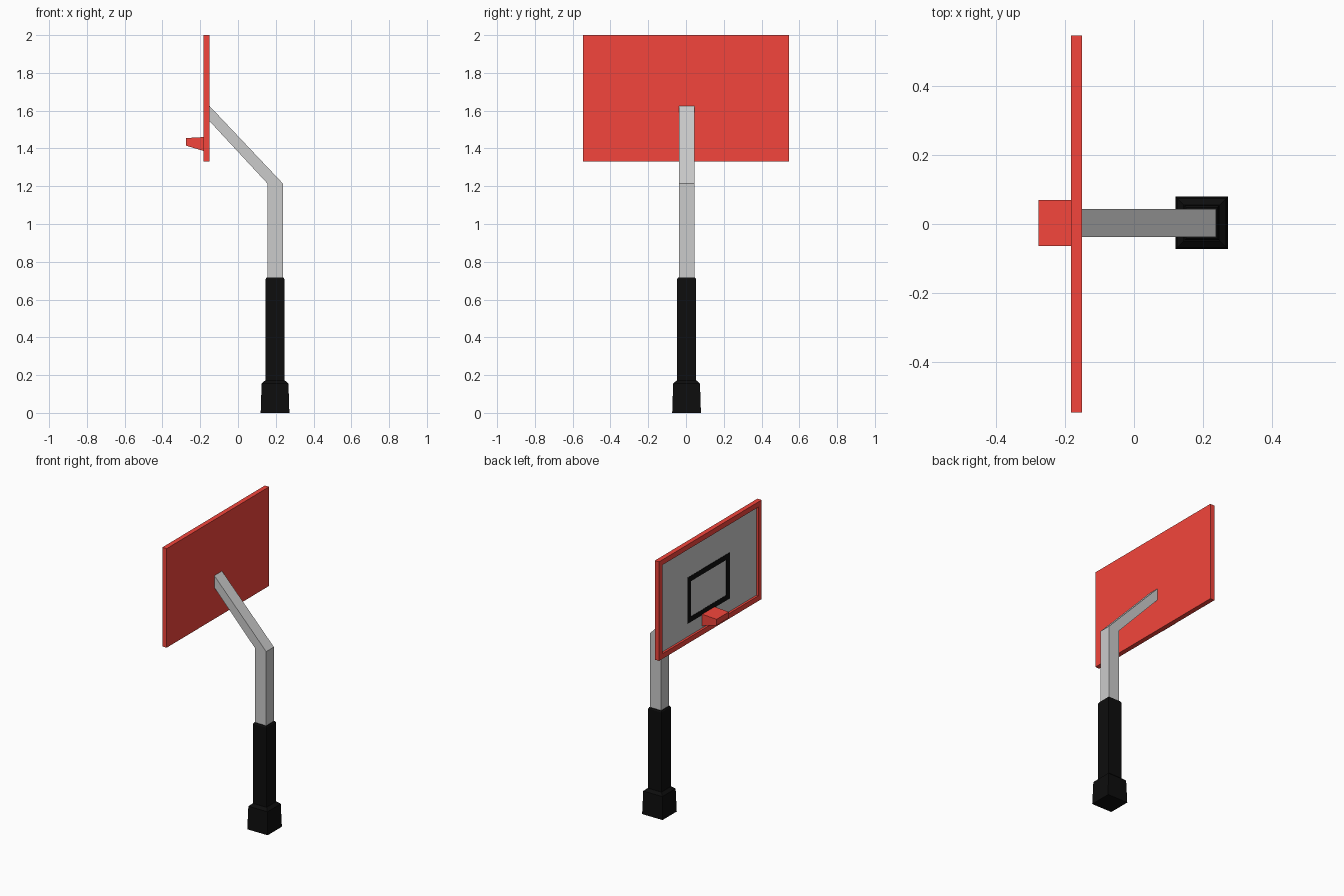
import bpy, bmesh

if "Cube" in bpy.data.objects:
    bpy.data.objects.remove(bpy.data.objects["Cube"])

def material(name, rgb):
    m = bpy.data.materials.new(name)
    m.diffuse_color = (*rgb, 1)
    m.use_nodes = True
    m.node_tree.nodes["Principled BSDF"].inputs["Base Color"].default_value = m.diffuse_color
    return m

RED = material("red_paint", (0.9, 0.06, 0.045))
BLACK = material("black_padding", (0.004, 0.004, 0.004))
PX, CY = 0.196, 0.003  # post centre

def finish(name, bm, mat=None):
    bmesh.ops.recalc_face_normals(bm, faces=bm.faces[:])
    me = bpy.data.meshes.new(name)
    bm.to_mesh(me)
    bm.free()
    if mat:
        me.materials.append(mat)
    ob = bpy.data.objects.new(name, me)
    bpy.context.collection.objects.link(ob)
    return ob

def box_bm(x0, x1, y0, y1, z0, z1):
    bm = bmesh.new()
    bmesh.ops.create_cube(bm, size=1)
    bmesh.ops.scale(bm, vec=(x1 - x0, y1 - y0, z1 - z0), verts=bm.verts)
    bmesh.ops.translate(bm, vec=((x0 + x1) / 2, (y0 + y1) / 2, (z0 + z1) / 2), verts=bm.verts)
    return bm

def loft(name, rings, mat=None):
    """Skin a list of equal-length closed rings and cap both ends."""
    bm = bmesh.new()
    vs = [[bm.verts.new(p) for p in r] for r in rings]
    n = len(rings[0])
    for a, b in zip(vs, vs[1:]):
        for i in range(n):
            j = (i + 1) % n
            bm.faces.new((a[i], a[j], b[j], b[i]))
    bm.faces.new(vs[0])
    bm.faces.new(vs[-1])
    return finish(name, bm, mat)

def square(half, z):
    return [(PX + sx * half, CY + sy * half, z)
            for sx, sy in ((-1, -1), (1, -1), (1, 1), (-1, 1))]

def inset_front(bm, width, depth):
    """Inset the face looking toward -x, then sink it."""
    bm.normal_update()
    f = min(bm.faces, key=lambda f: f.normal.x)
    bmesh.ops.inset_region(bm, faces=[f], thickness=width, use_even_offset=True)
    r = bmesh.ops.extrude_discrete_faces(bm, faces=[f])
    bmesh.ops.translate(bm, vec=(depth, 0, 0), verts=r["faces"][0].verts[:])
    return r["faces"][0]

# Padding: flared foot and tall sleeve with chamfered top
loft("foot_pad", [square(h, z) for h, z in
                  ((0.076, 0), (0.071, 0.155), (0.052, 0.172))], BLACK)
loft("post_pad", [square(h, z) for h, z in
                  ((0.05, 0.16), (0.05, 0.708), (0.045, 0.716))], BLACK)

# Bent post: vertical, mitred, then angled up to the board
def post_ring(xa, za, xb, zb):
    y0, y1 = CY - 0.041, CY + 0.041
    return [(xa, y0, za), (xb, y0, zb), (xb, y1, zb), (xa, y1, za)]

loft("bent_post", [post_ring(0.155, 0.7, 0.237, 0.7),
                   post_ring(0.155, 1.215, 0.237, 1.215),
                   post_ring(-0.151, 1.545, -0.151, 1.625)])

# Backboard with raised rim
bm = box_bm(-0.182, -0.15, -0.546, 0.546, 1.332, 2.0)
inset_front(bm, 0.035, 0.02)
finish("backboard_frame", bm, RED)

# Grey playing face set in the recess
finish("backboard_panel", box_bm(-0.167, -0.161, -0.511, 0.511, 1.367, 1.965))

# Black target rectangle: four-sided flat border
bm = box_bm(-0.169, -0.166, -0.225, 0.225, 1.455, 1.765)
f = inset_front(bm, 0.036, 0.0028)
finish("target_outline", bm, BLACK)
finish("target_centre", box_bm(-0.1675, -0.166, -0.189, 0.189, 1.491, 1.729))

# Tapered rim bracket
def bracket_ring(x, z0, z1):
    return [(x, CY - 0.066, z0), (x, CY + 0.066, z0), (x, CY + 0.066, z1), (x, CY - 0.066, z1)]

loft("rim_bracket", [bracket_ring(-0.276, 1.415, 1.455),
                     bracket_ring(-0.166, 1.382, 1.461)], RED)
